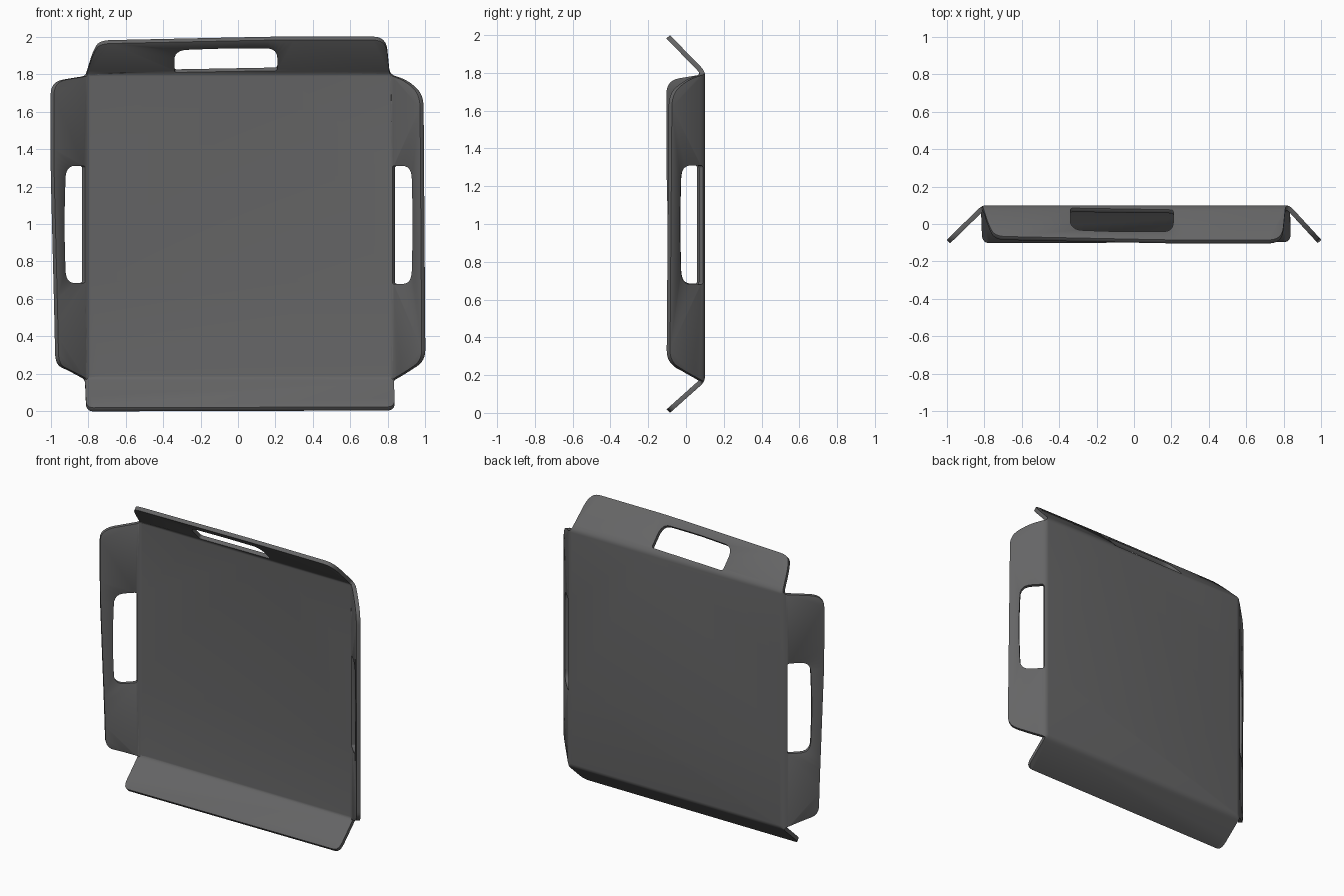
import bpy, bmesh
from mathutils import Vector

cube = bpy.data.objects.get("Cube")
if cube:
    bpy.data.objects.remove(cube, do_unlink=True)

BACK, DROP, THICK, SOFT = 0.1, 0.185, 0.026, 0.022

# Fold lines: outward direction, offset of the line, reach of the flange
FOLDS = [
    (Vector((-1, 0, 0)), 0.81, 0.19),
    (Vector((1, 0, 0)), 0.83, 0.17),
    (Vector((0, 0, -1)), -0.165, 0.165),
    (Vector((0, 0, 1)), 1.81, 0.19),
]

# Outline of the unfolded sheet: x, z, corner radius
OUTLINE = [
    (-0.815, 1.79, 0.02), (-0.775, 1.92, 0.05), (-0.74, 1.98, 0.06),
    (0.2, 2.0, 0.1), (0.79, 2.0, 0.07), (0.81, 1.80, 0.03),
    (0.91, 1.765, 0.05), (0.99, 1.69, 0.07), (1.0, 0.27, 0.06),
    (0.9, 0.205, 0.04), (0.832, 0.165, 0.01), (0.837, 0.005, 0.04),
    (-0.81, 0.0, 0.04), (-0.817, 0.17, 0.02), (-0.9, 0.215, 0.04),
    (-0.975, 0.25, 0.06), (-0.98, 0.5, 0.1), (-1.0, 1.3, 0.1),
    (-1.0, 1.76, 0.07),
]

# Grip holes: square at the fold, rounded towards the rim
HOLES = [
    [(-0.832, 1.31, 0.015), (-0.937, 1.31, 0.07),
     (-0.945, 1.0, 0.1), (-0.937, 0.685, 0.07), (-0.832, 0.685, 0.015)],
    [(0.837, 1.31, 0.015), (0.945, 1.31, 0.07),
     (0.952, 1.0, 0.1), (0.945, 0.68, 0.07), (0.837, 0.68, 0.015)],
    [(-0.34, 1.825, 0.015), (-0.34, 1.945, 0.07),
     (-0.07, 1.955, 0.1), (0.21, 1.955, 0.06), (0.21, 1.835, 0.015)],
]


def rounded(corners, steps=6):
    """Replace every corner by a short curve."""
    pts = []
    n = len(corners)
    for i, (x, z, r) in enumerate(corners):
        p = Vector((x, 0, z))
        ends = []
        for q in (corners[i - 1], corners[(i + 1) % n]):
            side = Vector((q[0], 0, q[1])) - p
            ends.append(p + side.normalized() * min(r, side.length * 0.45))
        for s in range(steps + 1):
            t = s / steps
            pts.append(ends[0] * (1 - t) ** 2 + p * 2 * t * (1 - t) + ends[1] * t * t)
    return pts


def soft_fold(d):
    """Distance past a fold line, eased around the line itself."""
    if d <= -SOFT:
        return 0.0
    return d if d >= SOFT else (d + SOFT) ** 2 / (4 * SOFT)


# Flat sheet with its holes
bm = bmesh.new()
edges = []
for loop in [OUTLINE] + HOLES:
    verts = [bm.verts.new(p) for p in rounded(loop)]
    edges += [bm.edges.new((verts[i - 1], v)) for i, v in enumerate(verts)]
bmesh.ops.triangle_fill(bm, use_beauty=True, edges=edges)

# Cut along the fold lines, then bend the four flanges forward
for normal, offset, reach in FOLDS:
    for k in (-1, -0.5, 0, 0.5, 1):
        bmesh.ops.bisect_plane(bm, geom=bm.verts[:] + bm.edges[:] + bm.faces[:],
                               plane_co=normal * (offset + k * SOFT),
                               plane_no=normal, dist=0.0005)
bm.normal_update()
for f in bm.faces:
    if f.normal.y < 0:
        f.normal_flip()
for v in bm.verts:
    v.co.y = BACK - max(DROP / reach * soft_fold(normal.dot(v.co) - offset)
                        for normal, offset, reach in FOLDS)

mesh = bpy.data.meshes.new("folded_tray")
bm.to_mesh(mesh)
bm.free()
tray = bpy.data.objects.new("folded_tray", mesh)
bpy.context.collection.objects.link(tray)

# Dark grey finish
grey = bpy.data.materials.new("dark_grey")
grey.use_nodes = True
colour = (0.13, 0.13, 0.132, 1)
grey.diffuse_color = colour
grey.node_tree.nodes["Principled BSDF"].inputs["Base Color"].default_value = colour
mesh.materials.append(grey)

# Sheet thickness and softened rims
solid = tray.modifiers.new("thickness", 'SOLIDIFY')
solid.thickness = THICK
solid.offset = -1
solid.use_even_offset = True
bevel = tray.modifiers.new("soft_rim", 'BEVEL')
bevel.width = 0.006
bevel.segments = 2
bevel.limit_method = 'ANGLE'
bevel.angle_limit = 1.0

bpy.context.view_layer.objects.active = tray
tray.select_set(True)
bpy.ops.object.shade_smooth_by_angle(angle=0.7)
